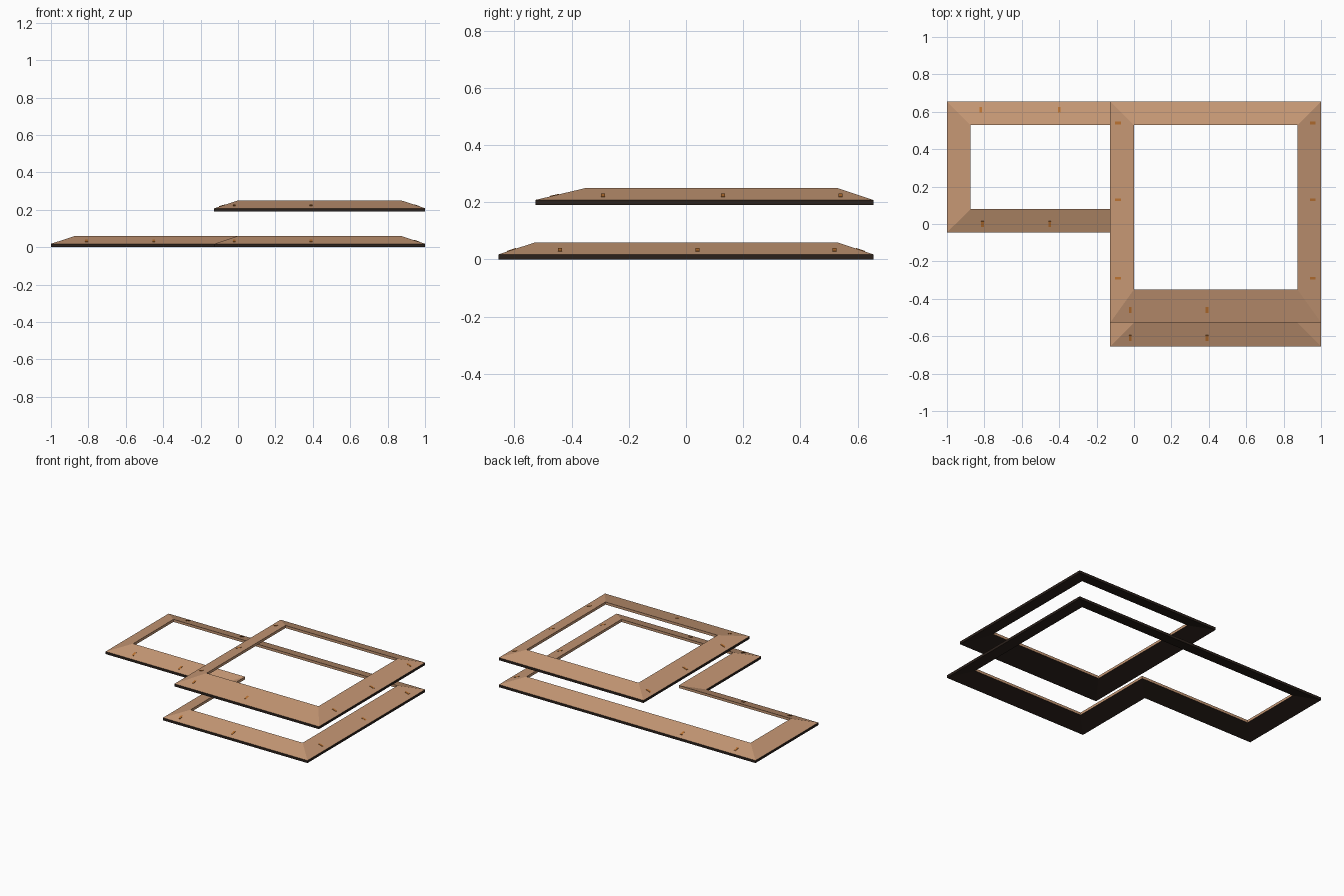
import bpy, bmesh
from mathutils import Vector

if "Cube" in bpy.data.objects:
    bpy.data.objects.remove(bpy.data.objects["Cube"])


def material(name, rgb):
    m = bpy.data.materials.new(name)
    m.diffuse_color = (*rgb, 1)
    m.use_nodes = True
    m.node_tree.nodes["Principled BSDF"].inputs["Base Color"].default_value = m.diffuse_color
    return m


BROWN = material("clay brown", (0.56, 0.31, 0.175))
DARK = material("dark fascia", (0.024, 0.015, 0.011))
ORANGE = material("orange", (0.5, 0.17, 0.03))

RISE = 0.042   # height gained from eave to inner rim
THICK = 0.018


def finish(name, bm, mats):
    me = bpy.data.meshes.new(name)
    bm.to_mesh(me)
    bm.free()
    for m in mats:
        me.materials.append(m)
    ob = bpy.data.objects.new(name, me)
    bpy.context.collection.objects.link(ob)
    return ob


def roof_frame(name, outer, inner, z):
    """Sloping slab ring: brown top and inner rim, dark fascia and soffit."""
    bm = bmesh.new()
    rings = [[bm.verts.new((x, y, h)) for x, y in loop] for loop, h in (
        (outer, z), (outer, z + THICK),
        (inner, z + THICK + RISE), (inner, z + RISE))]
    n = len(outer)
    for k in range(4):                       # fascia, top, inner rim, soffit
        a, b = rings[k], rings[(k + 1) % 4]
        for i in range(n):
            j = (i + 1) % n
            f = bm.faces.new((a[i], a[j], b[j], b[i]))
            f.material_index = 1 if k in (0, 3) else 0
    bmesh.ops.recalc_face_normals(bm, faces=bm.faces[:])
    return finish(name, bm, (BROWN, DARK))


def lamps(name, spots):
    """Small lamp plates lying on the slope; slope = direction of descent."""
    bm = bmesh.new()
    for x, y, z, direction, pitch in spots:
        down = Vector((*direction, -pitch)).normalized()
        side = Vector((-direction[1], direction[0], 0))
        up = side.cross(down)
        if up.z < 0:
            up = -up
        c = Vector((x, y, z))
        quads = []
        for h in (-0.002, 0.002):
            quads.append([bm.verts.new(c + up * h + side * s * 0.007 + down * d * 0.016)
                          for s, d in ((-1, -1), (1, -1), (1, 1), (-1, 1))])
        lo, hi = quads
        bm.faces.new(hi)
        bm.faces.new(lo[::-1])
        for i in range(4):
            j = (i + 1) % 4
            bm.faces.new((lo[i], lo[j], hi[j], hi[i]))
    bmesh.ops.recalc_face_normals(bm, faces=bm.faces[:])
    return finish(name, bm, (ORANGE,))


# Lower L-shaped eave
roof_frame("lower_eave",
           [(-1, -.045), (-.127, -.045), (-.127, -.655), (1, -.655), (1, .655), (-1, .655)],
           [(-.873, .08), (0, .08), (0, -.527), (.873, -.527), (.873, .528), (-.873, .528)], 0)

# Upper rectangular eave, deeper along the front
UP = 0.19
roof_frame("upper_eave",
           [(-.127, -.527), (1, -.527), (1, .655), (-.127, .655)],
           [(0, -.35), (.873, -.35), (.873, .528), (0, .528)], UP)


def slope_z(z, dist, width):
    return z + THICK + RISE * dist / width


# Lamp plates set in the slopes
low = []
for x in (-.82, -.40):
    low.append((x, .61, slope_z(0, .045, .127), (0, 1), .33))
for x in (-.81, -.45):
    low.append((x, 0, slope_z(0, .045, .125), (0, -1), .33))
for x in (-.02, .39):
    low.append((x, -.61, slope_z(0, .045, .127), (0, -1), .33))
for y in (-.44, .04, .52):
    low.append((.955, y, slope_z(0, .045, .127), (1, 0), .33))
lamps("lower_lamps", low)

high = []
for x in (-.02, .39):
    high.append((x, -.46, slope_z(UP, .067, .177), (0, -1), .237))
for y in (-.29, .13, .54):
    high.append((.955, y, slope_z(UP, .045, .127), (1, 0), .33))
    high.append((-.085, y, slope_z(UP, .042, .127), (-1, 0), .33))
lamps("upper_lamps", high)
